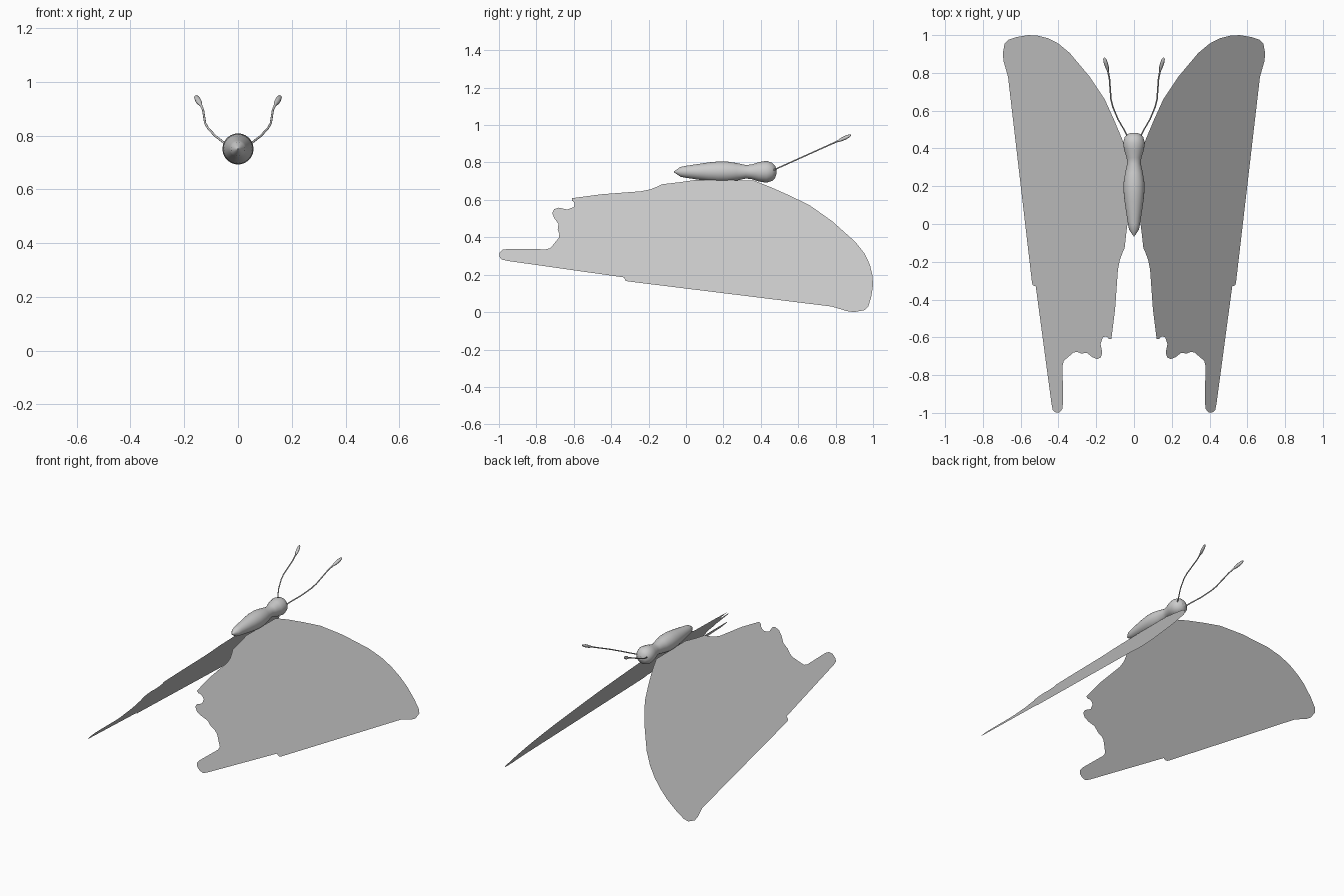
import bpy, bmesh, math


def make_object(name, bm):
    mesh = bpy.data.meshes.new(name)
    bm.to_mesh(mesh)
    bm.free()
    obj = bpy.data.objects.new(name, mesh)
    bpy.context.collection.objects.link(obj)
    return obj


def tube(name, rings, sides):
    """Skin rings given as (x, y, z, radius); each ring faces along y."""
    bm = bmesh.new()
    loops = []
    for x, y, z, r in rings:
        loops.append([bm.verts.new((x + r * math.cos(2 * math.pi * i / sides), y,
                                    z + r * math.sin(2 * math.pi * i / sides)))
                      for i in range(sides)])
    for a, b in zip(loops, loops[1:]):
        for i in range(sides):
            j = (i + 1) % sides
            bm.faces.new((a[i], b[i], b[j], a[j]))
    bm.faces.new(loops[0])
    bm.faces.new(loops[-1][::-1])
    bmesh.ops.recalc_face_normals(bm, faces=bm.faces[:])
    for f in bm.faces:
        f.smooth = len(f.verts) == 4
    return make_object(name, bm)


# Wing outline seen from above: leading edge, tip, outer edge, tail, scalloped rear
outline = [
    (0.03, 0.36), (0.063, 0.45), (0.105, 0.55), (0.155, 0.66), (0.235, 0.78),
    (0.34, 0.905), (0.40, 0.955), (0.455, 0.983), (0.51, 0.997), (0.56, 1.0),
    (0.62, 0.99), (0.665, 0.975), (0.685, 0.955), (0.695, 0.90), (0.69, 0.86),
    (0.667, 0.78), (0.54, -0.31), (0.535, -0.325), (0.52, -0.33), (0.437, -0.95),
    (0.43, -0.985), (0.415, -0.998), (0.395, -0.998), (0.38, -0.98), (0.376, -0.95),
    (0.378, -0.75), (0.372, -0.725), (0.355, -0.71), (0.32, -0.68), (0.30, -0.677),
    (0.28, -0.686), (0.25, -0.682), (0.22, -0.705), (0.195, -0.715), (0.175, -0.705),
    (0.168, -0.68), (0.177, -0.635), (0.165, -0.60), (0.15, -0.595), (0.138, -0.60),
    (0.133, -0.61), (0.12, -0.61), (0.10, -0.45), (0.085, -0.24), (0.075, -0.19),
    (0.058, -0.145), (0.05, -0.13), (0.04, -0.04), (0.028, 0.05),
]
bm = bmesh.new()
for s in (1, -1):
    verts = [bm.verts.new((s * x, y, 0.736 - 1.059 * x)) for x, y in outline]
    face = bm.faces.new(verts)
    face.normal_update()
    if face.normal.z < 0:
        face.normal_flip()
bmesh.ops.triangulate(bm, faces=bm.faces[:])
make_object("wings", bm)

# Body: abdomen, neck and head in one turned shape
profile = [(-0.065, 0.002), (-0.03, 0.026), (0.0, 0.032), (0.06, 0.041), (0.12, 0.050),
           (0.17, 0.055), (0.22, 0.055), (0.27, 0.047), (0.32, 0.036), (0.35, 0.039),
           (0.39, 0.052), (0.43, 0.058), (0.46, 0.049), (0.477, 0.032), (0.483, 0.012)]
tube("body", [(0, y, 0.75, r) for y, r in profile], 24)

# Antennae: thin curved stalks with a club at the end
path = [(0.030, 0.455, 0.004), (0.05, 0.495, 0.004), (0.085, 0.555, 0.004),
        (0.112, 0.62, 0.004), (0.122, 0.66, 0.004), (0.130, 0.77, 0.004),
        (0.138, 0.81, 0.005), (0.143, 0.83, 0.010), (0.150, 0.855, 0.011),
        (0.155, 0.874, 0.008), (0.157, 0.882, 0.002)]
for side, s in (("right", 1), ("left", -1)):
    tube(side + "_antenna",
         [(s * x, y, 0.765 + 0.45 * (y - 0.48), r) for x, y, r in path], 8)
